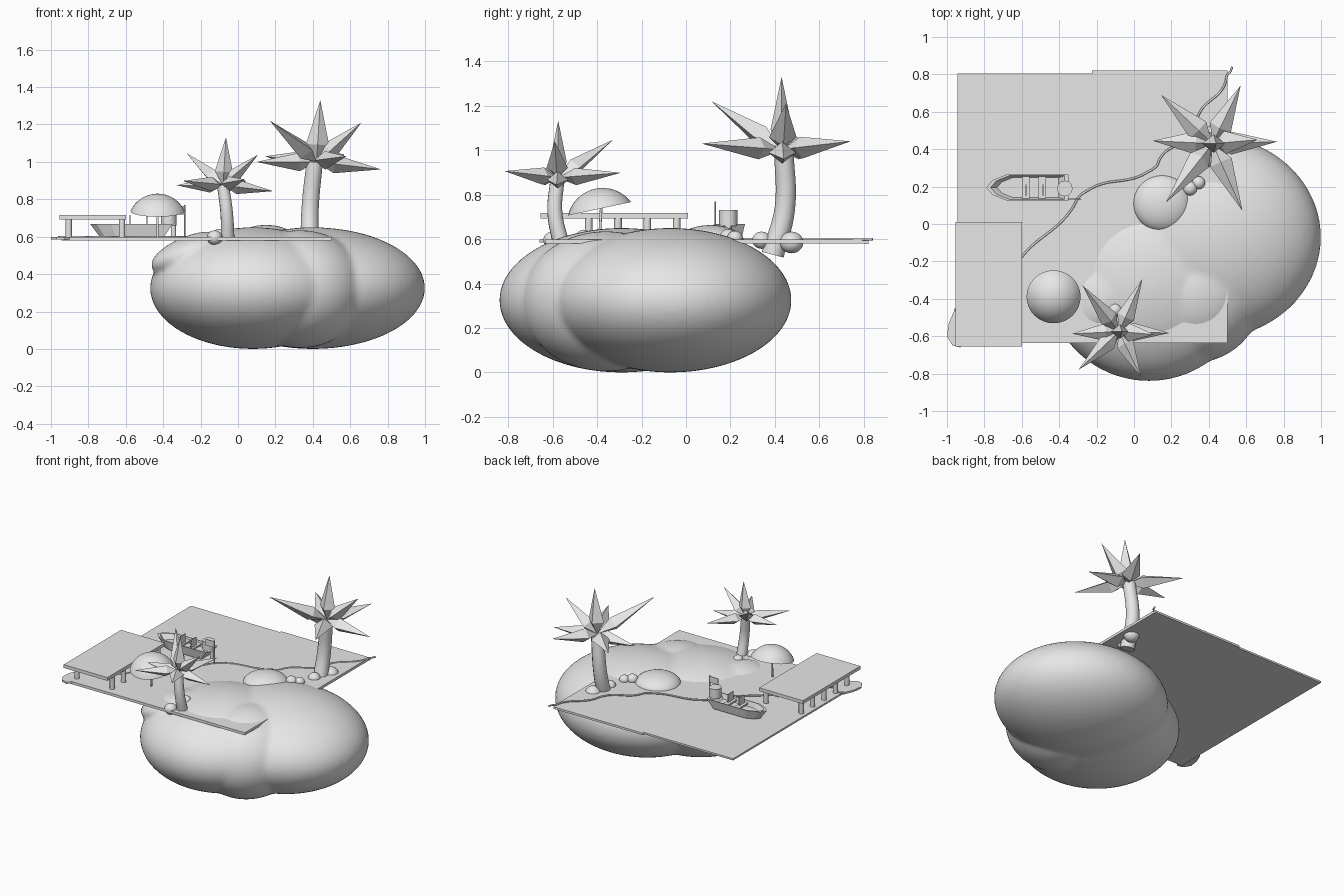
import bpy, bmesh, math
from mathutils import Vector, Matrix

old = bpy.data.objects.get("Cube")
if old:
    bpy.data.objects.remove(old, do_unlink=True)

grey = bpy.data.materials.new("plain_grey")
grey.use_nodes = True
grey.diffuse_color = (0.8, 0.8, 0.8, 1)
grey.node_tree.nodes["Principled BSDF"].inputs["Base Color"].default_value = (0.8, 0.8, 0.8, 1)


def finish(name, bm, smooth=False):
    bmesh.ops.recalc_face_normals(bm, faces=bm.faces)
    for f in bm.faces:
        f.smooth = smooth
    mesh = bpy.data.meshes.new(name)
    bm.to_mesh(mesh)
    bm.free()
    mesh.materials.append(grey)
    ob = bpy.data.objects.new(name, mesh)
    bpy.context.collection.objects.link(ob)
    return ob


def add_ball(bm, centre, radii, tilt=0.0, seg=40):
    m = Matrix.Translation(centre) @ Matrix.Rotation(tilt, 4, 'Y') @ Matrix.Diagonal((*radii, 1))
    bmesh.ops.create_uvsphere(bm, u_segments=seg, v_segments=seg // 2, radius=1, matrix=m)


def ball(name, centre, radii, seg=24):
    bm = bmesh.new()
    add_ball(bm, centre, radii, seg=seg)
    return finish(name, bm, True)


def box(name, lo, hi):
    bm = bmesh.new()
    lo, hi = Vector(lo), Vector(hi)
    m = Matrix.Translation((lo + hi) / 2) @ Matrix.Diagonal((*(hi - lo), 1))
    bmesh.ops.create_cube(bm, size=1, matrix=m)
    return finish(name, bm)


def tube(name, points, radii, res=4):
    cu = bpy.data.curves.new(name, 'CURVE')
    cu.dimensions = '3D'
    cu.bevel_depth = 1
    cu.bevel_resolution = res
    cu.use_fill_caps = True
    cu.resolution_u = 6
    sp = cu.splines.new('BEZIER')
    sp.bezier_points.add(len(points) - 1)
    for bp, p, r in zip(sp.bezier_points, points, radii):
        bp.co = p
        bp.radius = r
        bp.handle_left_type = bp.handle_right_type = 'AUTO'
    cu.materials.append(grey)
    ob = bpy.data.objects.new(name, cu)
    bpy.context.collection.objects.link(ob)
    return ob


def slab(name, outline, z0, z1):
    bm = bmesh.new()
    face = bm.faces.new([bm.verts.new((x, y, z0)) for x, y in outline])
    top = bmesh.ops.extrude_face_region(bm, geom=[face])["geom"]
    bmesh.ops.translate(bm, vec=(0, 0, z1 - z0), verts=[v for v in top if isinstance(v, bmesh.types.BMVert)])
    bmesh.ops.triangulate(bm, faces=[f for f in bm.faces if len(f.verts) > 4])
    return finish(name, bm)


# Rounded land mass, blended into one body
bm = bmesh.new()
add_ball(bm, (0.4, -0.07, 0.325), (0.6, 0.545, 0.325), seg=64)
add_ball(bm, (0.08, -0.29, 0.325), (0.55, 0.55, 0.325), seg=64)
add_ball(bm, (0.33, -0.36, 0.32), (0.36, 0.38, 0.315), seg=64)
add_ball(bm, (-0.27, -0.4, 0.515), (0.21, 0.2, 0.085), tilt=-0.4)
island = finish("island", bm, True)
remesh = island.modifiers.new("blend", 'REMESH')
remesh.mode = 'VOXEL'
remesh.voxel_size = 0.018
remesh.use_smooth_shade = True
soften = island.modifiers.new("soften", 'SMOOTH')
soften.iterations = 4

# Water sheet and the beach with its wavy shore
box("water", (-0.945, -0.635, 0.58), (0.5, 0.805, 0.593))
box("water_back_edge", (-0.225, 0.805, 0.578), (0.5, 0.82, 0.593))
anchors = [(-0.96, -0.46), (-0.82, -0.47), (-0.66, -0.27), (-0.29, 0.15), (0.12, 0.31), (0.33, 0.53), (0.5, 0.8)]
shore = []
for i, (a, b) in enumerate(zip(anchors, anchors[1:])):
    a, b = Vector(a), Vector(b)
    side = (b - a).orthogonal().normalized()
    for k in range(8):
        t = k / 8
        shore.append(a.lerp(b, t) + side * 0.018 * math.sin(2 * math.pi * t))
shore.append(Vector(anchors[-1]))
tip = [(-0.93, -0.66), (-0.97, -0.65), (-1.0, -0.6), (-0.99, -0.53)]
slab("beach", [tuple(p) for p in shore] + [(0.5, -0.635), (-0.9, -0.635)] + tip, 0.585, 0.599)
foam = [(p.x, p.y, 0.599) for p in shore] + [(0.515, 0.815, 0.599), (0.525, 0.84, 0.599)]
tube("shore_foam", foam, [0.006] * len(foam), 1)

# Pier
box("pier_deck", (-0.955, -0.655, 0.693), (-0.6, 0.01, 0.717))
for px in (-0.905, -0.62):
    for i in range(5):
        py = -0.57 + i * 0.132
        tube("pier_post", [(px, py, 0.585), (px, py, 0.695)], [0.017, 0.017])

# Boat hull lofted from a pointed outline
half = [(-0.79, 0), (-0.755, 0.04), (-0.68, 0.07), (-0.35, 0.07)]
outline = half + [(x, -y) for x, y in reversed(half[1:])]
bm = bmesh.new()
rings = []
for s, z in ((0.78, 0.6), (1, 0.667), (0.9, 0.667), (0.75, 0.632)):
    rings.append([bm.verts.new((-0.56 + (x + 0.56) * s, 0.195 + y * s, z)) for x, y in outline])
for r0, r1 in zip(rings, rings[1:]):
    for i in range(len(outline)):
        j = (i + 1) % len(outline)
        bm.faces.new((r0[i], r0[j], r1[j], r1[i]))
bm.faces.new(rings[0])
bm.faces.new(rings[-1])
finish("boat_hull", bm)
for bx in (-0.58, -0.49):
    box("boat_bench", (bx - 0.02, 0.137, 0.645), (bx + 0.02, 0.253, 0.656))
    box("bench_back", (bx, 0.15, 0.655), (bx + 0.006, 0.21, 0.715))
tube("boat_motor", [(-0.37, 0.19, 0.66), (-0.37, 0.19, 0.73)], [0.042, 0.042])
tube("motor_leg", [(-0.345, 0.19, 0.6), (-0.345, 0.19, 0.68)], [0.014, 0.014])
tube("boat_pole", [(-0.285, 0.132, 0.6), (-0.285, 0.132, 0.77)], [0.004, 0.004], 1)
box("boat_flag", (-0.355, 0.13, 0.72), (-0.285, 0.135, 0.765))

# Parasol: tilted spherical cap on a pole
bm = bmesh.new()
bmesh.ops.create_uvsphere(bm, u_segments=32, v_segments=32, radius=0.16)
cut = bmesh.ops.bisect_plane(bm, geom=bm.verts[:] + bm.edges[:] + bm.faces[:],
                             plane_co=(0, 0, 0.068), plane_no=(0, 0, -1), clear_outer=True)
bmesh.ops.holes_fill(bm, edges=[e for e in bm.edges if e.is_boundary])
bmesh.ops.transform(bm, verts=bm.verts, matrix=Matrix.Translation((-0.43, -0.375, 0.67))
                    @ Matrix.Rotation(math.radians(12), 4, 'X'))
parasol = finish("parasol_canopy", bm, True)
for e in parasol.data.edges:
    e.use_edge_sharp = False
for f in parasol.data.polygons:
    if len(f.vertices) > 4:
        f.use_smooth = False
tube("parasol_pole", [(-0.43, -0.39, 0.585), (-0.43, -0.38, 0.77)], [0.006, 0.006])

# Sand mound and stones
ball("sand_mound", (0.15, 0.11, 0.585), (0.155, 0.152, 0.078), 40)
for c, r in (((0.3, 0.19, 0.61), 0.038), ((0.345, 0.22, 0.605), 0.035),
             ((0.42, 0.475, 0.585), 0.053), ((0.38, 0.34, 0.595), 0.042),
             ((-0.125, -0.6, 0.595), 0.042), ((-0.1, -0.46, 0.61), 0.035)):
    ball("stone", c, (r, r, r * 0.92))

# Palms: curved trunk and a crown of four-sided spikes
TIPS = [(-0.275, 0.26, 0.03), (0.15, 0.31, 0.04), (0.345, 0.01, -0.04), (0.16, -0.36, 0.03),
        (-0.25, -0.315, 0.22), (-0.32, 0.015, 0), (0.24, 0.02, 0.21), (0.02, 0, 0.33)]


def palm(crown, scale, flip, path, thick):
    tube("palm_trunk", path, [thick * 1.1, thick, thick * 0.95])
    bm = bmesh.new()
    for x, y, z in TIPS:
        d = Vector((x, y * flip, z)) * scale
        across = d.cross(Vector((0, 0, 1)) if abs(d.z) < 0.8 * d.length else Vector((0, 1, 0))).normalized()
        up = across.cross(d).normalized()
        root = bm.verts.new(crown)
        tip = bm.verts.new(Vector(crown) + d)
        mid = Vector(crown) + d * 0.28
        w = 0.062 * scale
        ring = [bm.verts.new(mid + o) for o in (across * w, up * w * 0.8, -across * w, -up * w * 0.8)]
        for i in range(4):
            bm.faces.new((root, ring[i], ring[i - 1]))
            bm.faces.new((tip, ring[i - 1], ring[i]))
    finish("palm_crown", bm)


palm((0.42, 0.43, 1.0), 1.0, 1, [(0.385, 0.39, 0.53), (0.385, 0.445, 0.74), (0.41, 0.44, 1.0)], 0.046)
palm((-0.08, -0.575, 0.875), 0.78, -1, [(-0.055, -0.56, 0.57), (-0.06, -0.59, 0.72), (-0.08, -0.578, 0.875)], 0.034)
